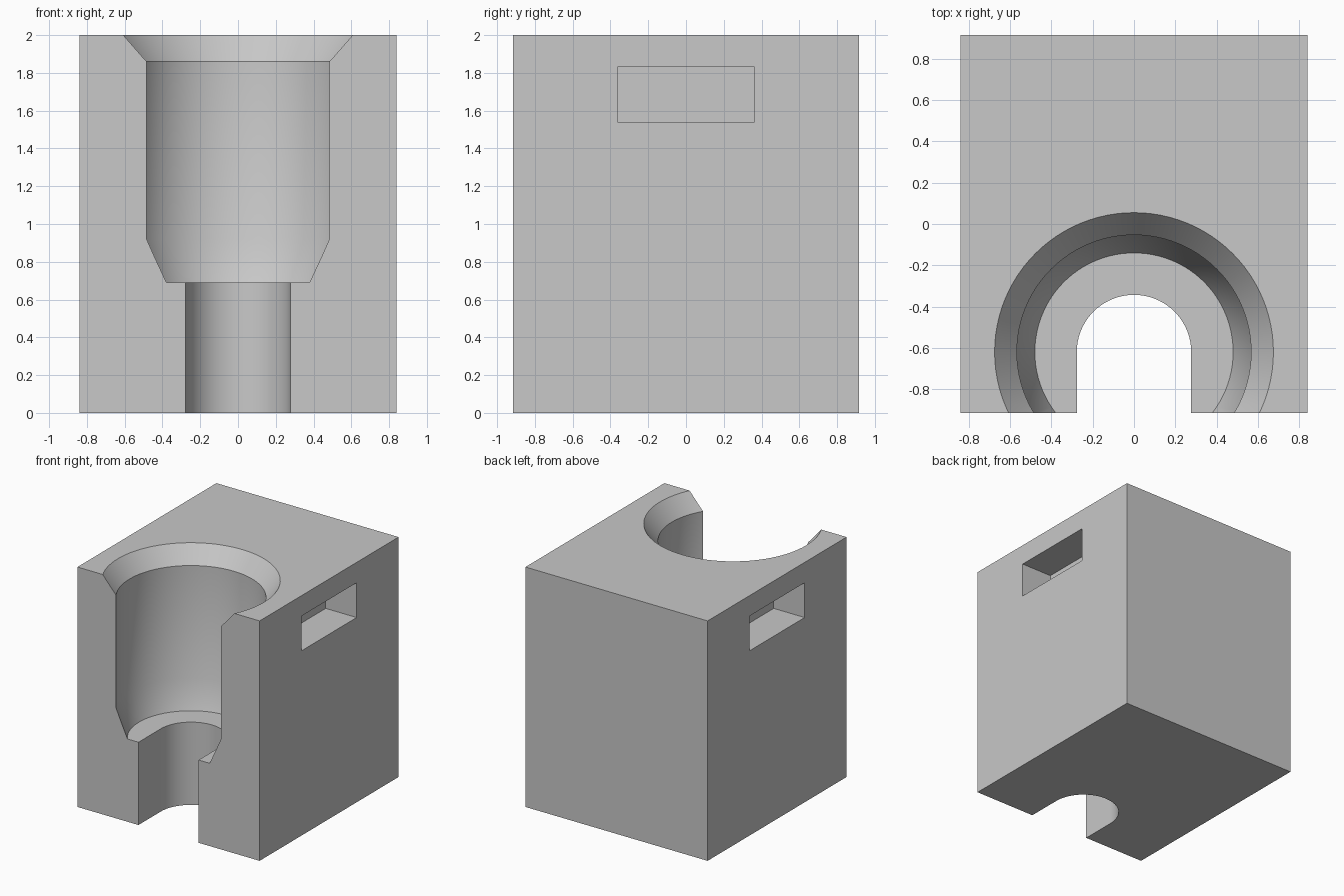
import bpy, bmesh
from math import sin, cos, pi, radians
from mathutils import Vector, Matrix

if "Cube" in bpy.data.objects:
    bpy.data.objects.remove(bpy.data.objects["Cube"], do_unlink=True)

HALF_X, HALF_Y, HEIGHT = 0.84, 0.915, 2.0
BORE_Y = -0.62

grey = bpy.data.materials.new("plain grey")
grey.use_nodes = True
GREY = (0.58, 0.58, 0.58, 1)
grey.diffuse_color = GREY
grey.node_tree.nodes["Principled BSDF"].inputs["Base Color"].default_value = GREY


def finish(bm, name):
    bmesh.ops.recalc_face_normals(bm, faces=bm.faces[:])
    mesh = bpy.data.meshes.new(name)
    bm.to_mesh(mesh)
    bm.free()
    mesh.materials.append(grey)
    obj = bpy.data.objects.new(name, mesh)
    bpy.context.collection.objects.link(obj)
    return obj


def box(name, lo, hi):
    lo, hi = Vector(lo), Vector(hi)
    bm = bmesh.new()
    size = Matrix.Diagonal((*(hi - lo), 1))
    bmesh.ops.create_cube(bm, size=1, matrix=Matrix.Translation((lo + hi) / 2) @ size)
    return finish(bm, name)


def lathe(name, profile, sides=96):
    """Stack of rings (radius, z) around the bore axis, closed at both ends."""
    bm = bmesh.new()
    rings = [[bm.verts.new((r * cos(2 * pi * i / sides), BORE_Y + r * sin(2 * pi * i / sides), z))
              for i in range(sides)] for r, z in profile]
    for a, b in zip(rings, rings[1:]):
        for i in range(sides):
            j = (i + 1) % sides
            bm.faces.new((a[i], a[j], b[j], b[i]))
    bm.faces.new(rings[0])
    bm.faces.new(rings[-1])
    return finish(bm, name)


def channel(name, r, z0, z1, steps=48):
    """Round-backed slot, open towards the front."""
    bm = bmesh.new()
    outline = [(r * cos(pi * i / steps), BORE_Y + r * sin(pi * i / steps)) for i in range(steps + 1)]
    outline += [(-r, -1.2), (r, -1.2)]
    base = bm.faces.new([bm.verts.new((x, y, z0)) for x, y in outline])
    top = bmesh.ops.extrude_face_region(bm, geom=[base])["geom"]
    bmesh.ops.translate(bm, vec=(0, 0, z1 - z0), verts=[v for v in top if isinstance(v, bmesh.types.BMVert)])
    return finish(bm, name)


# Solid block
block = box("block", (-HALF_X, -HALF_Y, 0), (HALF_X, HALF_Y, HEIGHT))

# Well with tapered bottom and chamfered mouth, narrow channel, side grip pockets
cutters = [
    lathe("well_cutter", [(0.48, 0.69), (0.567, 0.92), (0.567, 1.86), (0.675, 2.0), (0.752, 2.1)]),
    channel("channel_cutter", 0.277, -0.1, 0.8),
]
for side, label in ((1, "left"), (-1, "right")):
    xs = sorted((side * 0.555, side * 1.0))
    cutters.append(box(label + "_pocket_cutter", (xs[0], -0.363, 1.54), (xs[1], 0.363, 1.83)))

bpy.ops.object.select_all(action="DESELECT")
bpy.context.view_layer.objects.active = block
block.select_set(True)
for cutter in cutters:
    cutter.hide_render = True
    mod = block.modifiers.new(cutter.name, "BOOLEAN")
    mod.operation = "DIFFERENCE"
    mod.solver = "EXACT"
    mod.object = cutter
    bpy.ops.object.modifier_apply(modifier=mod.name)
    bpy.data.objects.remove(cutter, do_unlink=True)

# Smooth bore walls, crisp edges elsewhere
bpy.ops.object.shade_smooth_by_angle(angle=radians(30))
